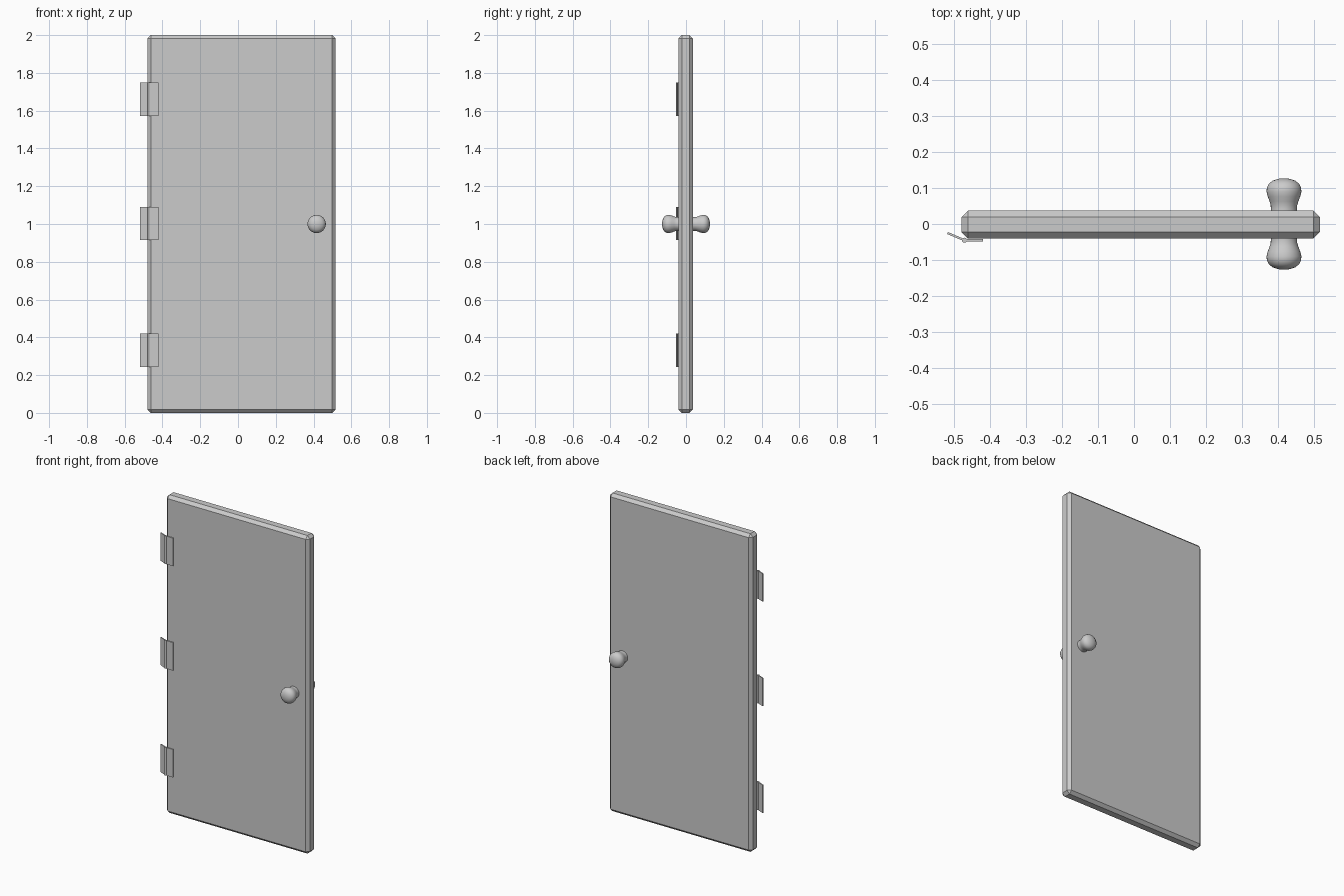
import bpy, bmesh, math
from mathutils import Matrix, Vector

if "Cube" in bpy.data.objects:
    bpy.data.objects.remove(bpy.data.objects["Cube"])


def make_object(name, bm, smooth=False):
    bmesh.ops.recalc_face_normals(bm, faces=bm.faces)
    mesh = bpy.data.meshes.new(name)
    bm.to_mesh(mesh)
    bm.free()
    obj = bpy.data.objects.new(name, mesh)
    bpy.context.collection.objects.link(obj)
    if smooth:
        bpy.ops.object.select_all(action='DESELECT')
        obj.select_set(True)
        bpy.context.view_layer.objects.active = obj
        bpy.ops.object.shade_smooth_by_angle(angle=math.radians(40))
    return obj


def add_box(bm, size, matrix):
    bmesh.ops.create_cube(bm, size=1, matrix=matrix @ Matrix.Diagonal((*size, 1)))


# Door panel: a slab with a single flat chamfer on every edge
bm = bmesh.new()
add_box(bm, (0.996, 0.077, 2.0), Matrix.Translation((0.0185, -0.0015, 1.0)))
panel = make_object("door_panel", bm)
bevel = panel.modifiers.new("chamfer", 'BEVEL')
bevel.width = 0.018
bevel.segments = 1

# Knobs: one profile (radius, distance from the door centre) turned on each side
PROFILE = [(0.037, 0.03), (0.0365, 0.042), (0.0368, 0.052), (0.040, 0.063),
           (0.045, 0.076), (0.0485, 0.09), (0.0475, 0.101), (0.042, 0.112),
           (0.031, 0.1205), (0.016, 0.1255), (0.0, 0.127)]


def make_knob(name, side):
    bm = bmesh.new()
    verts = [bm.verts.new((0.4165 + r, side * d, 1.0)) for r, d in PROFILE]
    edges = [bm.edges.new(pair) for pair in zip(verts, verts[1:])]
    bmesh.ops.spin(bm, geom=verts + edges, cent=(0.4165, 0, 1.0),
                   axis=(0, 1, 0), angle=math.tau, steps=32)
    bmesh.ops.remove_doubles(bm, verts=bm.verts, dist=1e-5)
    return make_object(name, bm, smooth=True)


make_knob("front_knob", -1)
make_knob("back_knob", 1)


# Hinges: pin, leaf flat on the door, leaf swung out for the frame
def make_hinge(name, z):
    height, leaf, thick = 0.176, 0.051, 0.006
    pivot = Matrix.Translation((-0.471, -0.045, z))
    bm = bmesh.new()
    bmesh.ops.create_cone(bm, cap_ends=True, segments=12, radius1=0.007,
                          radius2=0.007, depth=height, matrix=pivot)
    for angle in (0, 157):
        turn = Matrix.Rotation(math.radians(angle), 4, 'Z')
        add_box(bm, (leaf, thick, height),
                pivot @ turn @ Matrix.Translation((leaf / 2, 0, 0)))
    return make_object(name, bm, smooth=True)


for label, z in (("bottom", 0.331), ("middle", 1.003), ("top", 1.66)):
    make_hinge(label + "_hinge", z)
